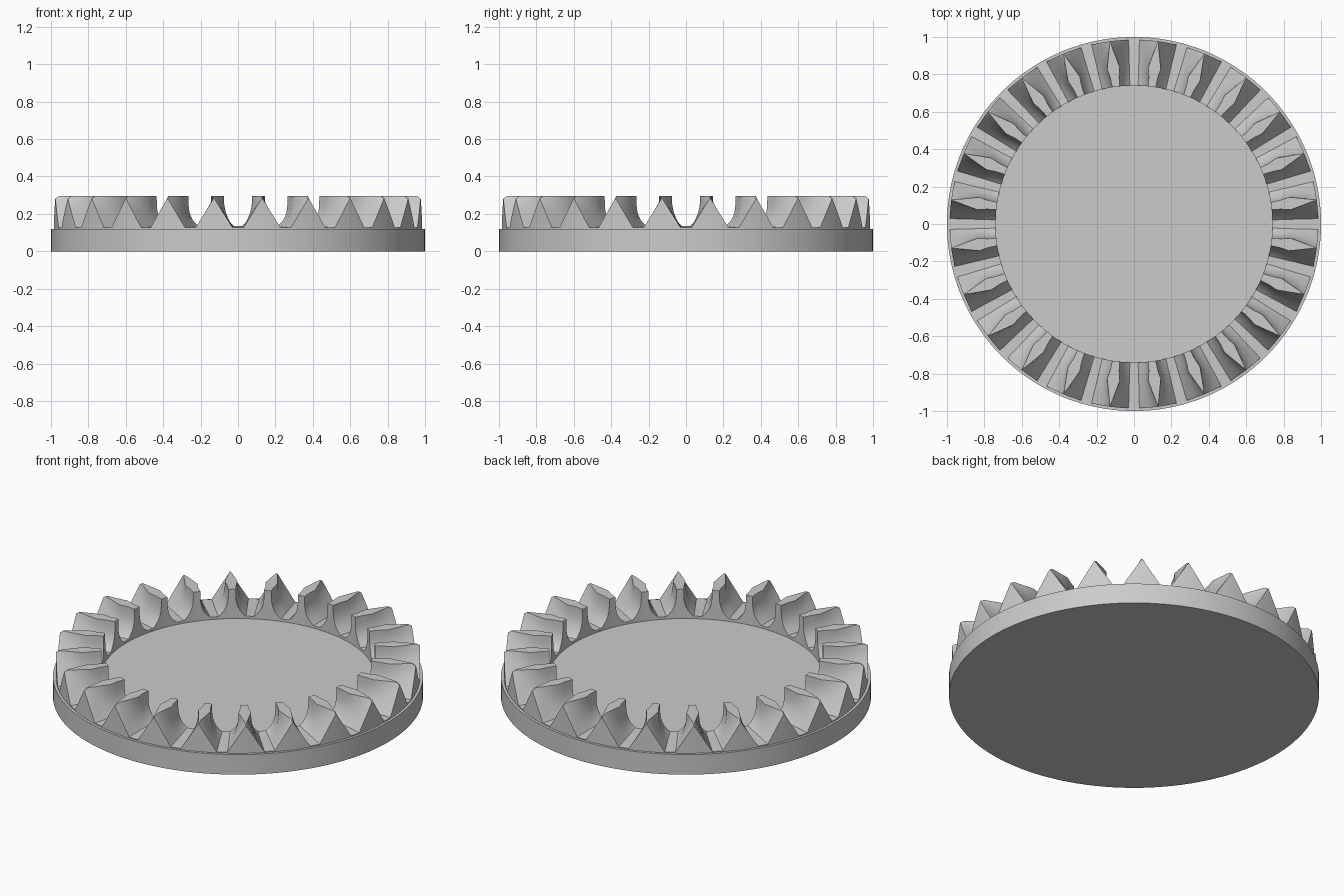
import bpy, bmesh
from math import cos, sin, pi

cube = bpy.data.objects.get("Cube")
if cube:
    bpy.data.objects.remove(cube, do_unlink=True)

TEETH = 24
PITCH = 2 * pi / TEETH
BASE_TOP = 0.12
STEPS = 9  # samples up each tooth flank

grey = bpy.data.materials.new("plain grey")
grey.use_nodes = True
grey.diffuse_color = (0.6, 0.6, 0.6, 1)
grey.node_tree.nodes["Principled BSDF"].inputs["Base Color"].default_value = (0.6, 0.6, 0.6, 1)


def finish(bm, name, angle):
    bmesh.ops.recalc_face_normals(bm, faces=bm.faces)
    mesh = bpy.data.meshes.new(name)
    bm.to_mesh(mesh)
    bm.free()
    mesh.materials.append(grey)
    obj = bpy.data.objects.new(name, mesh)
    bpy.context.collection.objects.link(obj)
    bpy.ops.object.select_all(action="DESELECT")
    obj.select_set(True)
    bpy.context.view_layer.objects.active = obj
    bpy.ops.object.shade_smooth_by_angle(angle=angle)
    return obj


# Round base plate
bm = bmesh.new()
bmesh.ops.create_cone(bm, cap_ends=True, segments=144, radius1=1, radius2=1, depth=BASE_TOP)
bmesh.ops.translate(bm, verts=bm.verts, vec=(0, 0, BASE_TOP / 2))
finish(bm, "base_plate", 0.6)

# Tooth sections: radius, root height, crest height, root half width, crest half width, flank curve
SECTIONS = [
    (0.74, 0.135, 0.295, 0.075, 0.020, 3.6),
    (0.79, 0.133, 0.295, 0.080, 0.024, 3.0),
    (0.84, 0.131, 0.295, 0.085, 0.034, 2.4),
    (0.90, 0.129, 0.295, 0.091, 0.020, 1.7),
    (0.965, 0.127, 0.295, 0.098, 0.004, 1.1),
    (0.985, 0.126, 0.282, 0.100, 0.002, 1.0),
]


def tooth_column(section, step, side):
    """Angle from the tooth centre and height at one flank sample."""
    radius, root, crest, wide, narrow, curve = section
    t = (step / STEPS) ** 1.4
    width = narrow + (wide - narrow) * (1 - t) ** curve
    return side * width / radius, root + (crest - root) * t


# Toothed ring: lofted flanks, roots and crests with inner and outer walls
columns = [(s, -1) for s in range(STEPS + 1)] + [(s, 1) for s in range(STEPS, -1, -1)]
bm = bmesh.new()
grid = []
for tooth in range(TEETH):
    centre = (tooth + 0.5) * PITCH
    for step, side in columns:
        points = []
        for section in SECTIONS:
            offset, z = tooth_column(section, step, side)
            points.append((section[0], centre + offset, z))
        foot_in = (points[0][0], points[0][1], BASE_TOP)
        foot_out = (points[-1][0], points[-1][1], BASE_TOP)
        grid.append([bm.verts.new((r * cos(a), r * sin(a), z))
                     for r, a, z in [foot_in] + points + [foot_out]])
for i, column in enumerate(grid):
    following = grid[(i + 1) % len(grid)]
    for j in range(len(column) - 1):
        bm.faces.new((column[j], column[j + 1], following[j + 1], following[j]))
finish(bm, "tooth_ring", 0.5)
